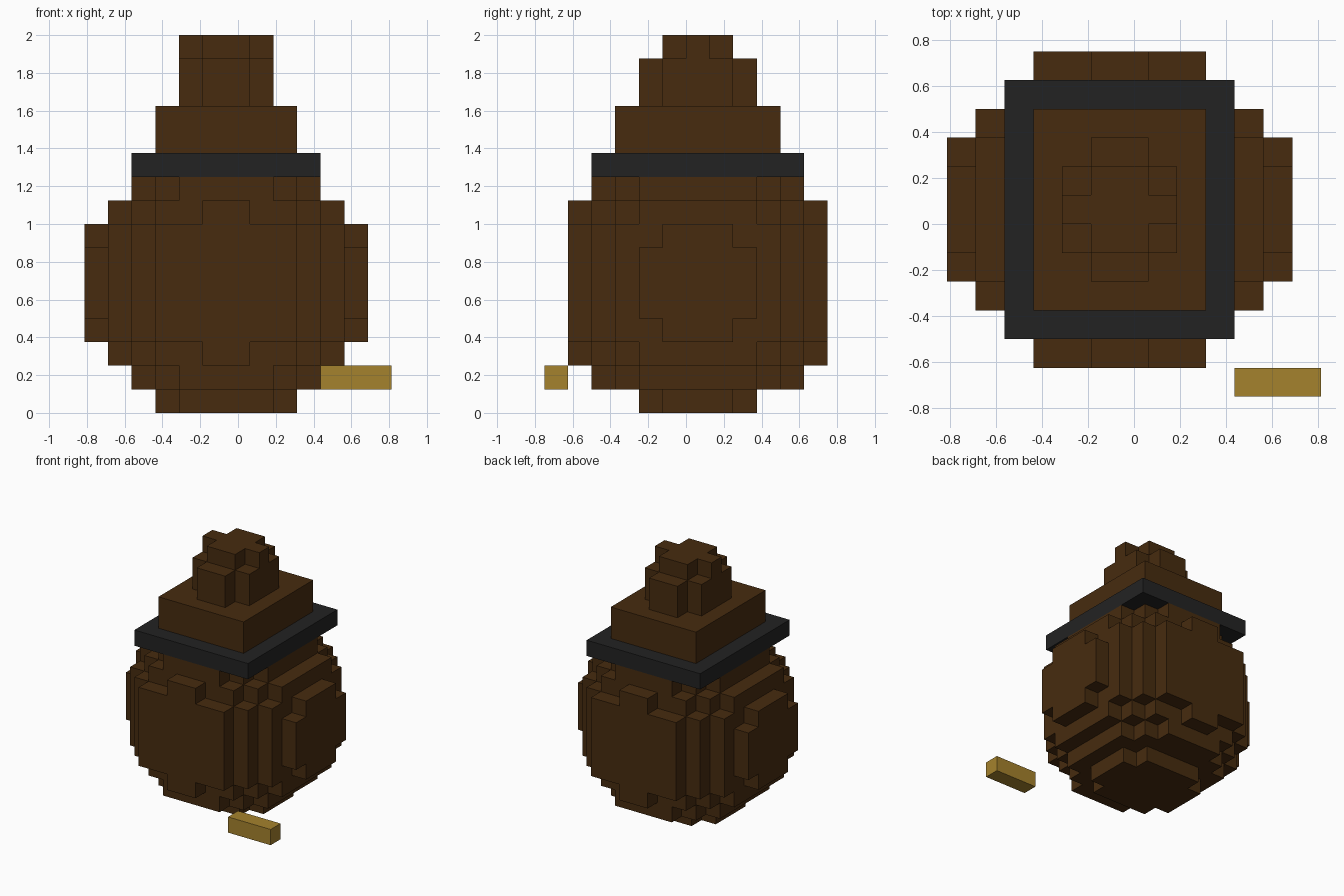
import bpy
import bmesh
from mathutils import Vector

U = 0.125                       # edge of one block
CX, CY = -U / 2, U / 2          # centre line of the ornament

cube = bpy.data.objects.get("Cube")
if cube:
    bpy.data.objects.remove(cube, do_unlink=True)


def material(name, rgb):
    mat = bpy.data.materials.new(name)
    mat.use_nodes = True
    mat.diffuse_color = (*rgb, 1)
    mat.node_tree.nodes["Principled BSDF"].inputs["Base Color"].default_value = (*rgb, 1)
    return mat


brown = material("dark_brown", (0.063, 0.0245, 0.0047))
black = material("charcoal", (0.0165, 0.0165, 0.0165))
gold = material("ochre", (0.375, 0.223, 0.026))


def finish(name, bm, mat):
    mesh = bpy.data.meshes.new(name)
    bm.to_mesh(mesh)
    bm.free()
    mesh.materials.append(mat)
    obj = bpy.data.objects.new(name, mesh)
    bpy.context.collection.objects.link(obj)
    return obj


def box(name, low, high, mat):
    """Box between two corners."""
    bm = bmesh.new()
    bmesh.ops.create_cube(bm, size=1)
    low, high = Vector(low), Vector(high)
    bmesh.ops.scale(bm, vec=high - low, verts=bm.verts)
    bmesh.ops.translate(bm, vec=(low + high) / 2, verts=bm.verts)
    return finish(name, bm, mat)


def tier(name, half_x, half_y, z0, z1, mat):
    """Centred box, measured in blocks."""
    return box(name, (CX - half_x * U, CY - half_y * U, z0 * U),
               (CX + half_x * U, CY + half_y * U, z1 * U), mat)


def blocks(name, inside, layers, mat):
    """Outer skin of all blocks whose centre passes the inside test."""
    cells = {(x, y, z) for x in range(-6, 6) for y in range(-5, 6)
             for z in layers if inside(x + 0.5, y, z)}
    bm = bmesh.new()
    for cell in cells:
        centre = Vector((cell[0] + 0.5, cell[1], cell[2] + 0.5))
        for axis in range(3):
            for sign in (-1, 1):
                step = [0, 0, 0]
                step[axis] = sign
                if tuple(a + b for a, b in zip(cell, step)) in cells:
                    continue
                n = Vector(step) / 2
                s = Vector((0, 0, 0))
                s[(axis + 1) % 3] = 0.5
                t = n.cross(s) * 2
                corners = (-s - t, s - t, s + t, t - s)
                bm.faces.new([bm.verts.new((centre + n + c) * U + Vector((CX, CY, 0)))
                              for c in corners])
    bmesh.ops.remove_doubles(bm, verts=bm.verts, dist=U / 100)
    return finish(name, bm, mat)


# Round body made of blocks
blocks("body", lambda x, y, z: (x * x + y * y) / 36 + 0.03 * (z - 5) ** 2 <= 1,
       range(10), brown)

# Hat: brim, crown, and a stepped knob with notched corners
tier("hat_brim", 4, 4.5, 10, 11, black)
tier("hat_crown", 3, 3.5, 11, 13, brown)


def knob(x, y, z):
    r = 1 if z == 15 else 2
    x, y = abs(x), abs(y)
    return (x < 2 and y < r) or (x < 1 and y <= r)


blocks("hat_knob", knob, range(13, 16), brown)

# Small separate bar by the front left corner
box("loose_bar", (3.5 * U, -6 * U, U), (6.5 * U, -5 * U, 2 * U), gold)
